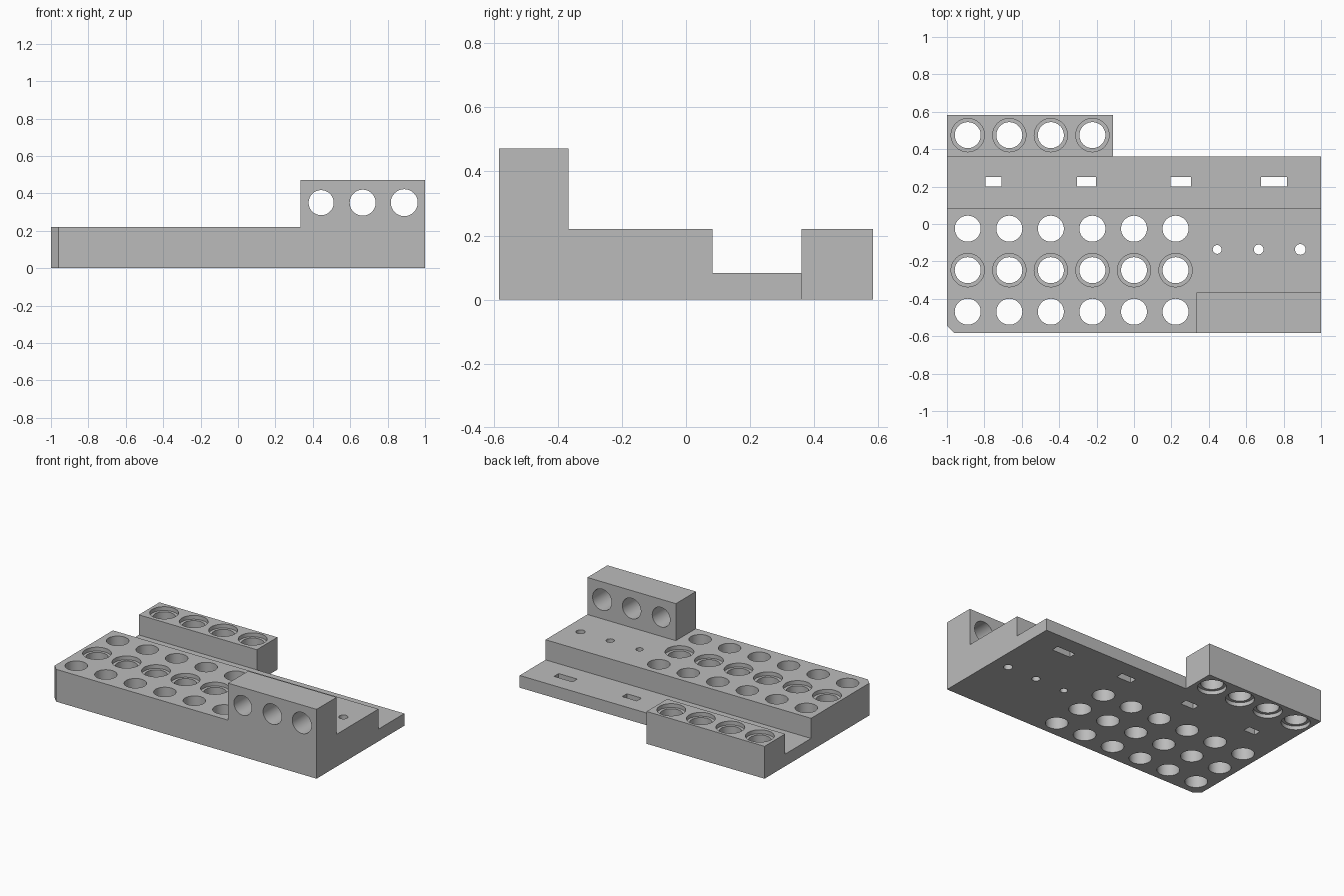
import bpy
import bmesh
import math
from mathutils import Matrix, Vector

if "Cube" in bpy.data.objects:
    bpy.data.objects.remove(bpy.data.objects["Cube"], do_unlink=True)

# Shared dimensions: hole pitch and block depths
PITCH = 2 / 9
FRONT, BACK = -0.583, 0.583
STEP_Y, SHELF_Y = 0.083, 0.361
SHELF_Z, DECK_Z, TOP_Z = 0.083, 0.22, 0.472
HOLE_R, RECESS_R, RECESS_D = 0.0695, 0.089, 0.026

grey = bpy.data.materials.new("plain grey")
grey.use_nodes = True
colour = (0.5, 0.5, 0.5, 1)
grey.diffuse_color = colour
grey.node_tree.nodes["Principled BSDF"].inputs["Base Color"].default_value = colour


def make_object(name, bm):
    bmesh.ops.recalc_face_normals(bm, faces=bm.faces)
    mesh = bpy.data.meshes.new(name)
    bm.to_mesh(mesh)
    bm.free()
    mesh.materials.append(grey)
    obj = bpy.data.objects.new(name, mesh)
    bpy.context.collection.objects.link(obj)
    return obj


def add_box(bm, low, high):
    low, high = Vector(low), Vector(high)
    place = Matrix.Translation((low + high) / 2) @ Matrix.Diagonal((*(high - low), 1))
    bmesh.ops.create_cube(bm, size=1, matrix=place)


def add_cylinder(bm, centre, radius, depth, along_y=False):
    place = Matrix.Translation(centre)
    if along_y:
        place = place @ Matrix.Rotation(math.pi / 2, 4, "X")
    bmesh.ops.create_cone(bm, cap_ends=True, segments=48, radius1=radius,
                          radius2=radius, depth=depth, matrix=place)


def combine(target, tool, operation):
    mod = target.modifiers.new(operation, "BOOLEAN")
    mod.operation = operation
    mod.solver = "EXACT"
    mod.object = tool
    bpy.context.view_layer.objects.active = target
    bpy.ops.object.modifier_apply(modifier=mod.name)
    bpy.data.objects.remove(tool, do_unlink=True)


# Stepped base: side profile swept along x, with one front corner chamfered
bm = bmesh.new()
profile = [(FRONT, 0), (SHELF_Y, 0), (SHELF_Y, SHELF_Z),
           (STEP_Y, SHELF_Z), (STEP_Y, DECK_Z), (FRONT, DECK_Z)]
face = bm.faces.new([bm.verts.new((-1, y, z)) for y, z in profile])
swept = bmesh.ops.extrude_face_region(bm, geom=[face])["geom"]
bmesh.ops.translate(bm, vec=(2, 0, 0),
                    verts=[v for v in swept if isinstance(v, bmesh.types.BMVert)])
bmesh.ops.recalc_face_normals(bm, faces=bm.faces)
corner = [e for e in bm.edges
          if all(v.co.x < -0.99 and v.co.y < FRONT + 0.01 for v in e.verts)]
bmesh.ops.bevel(bm, geom=corner, offset=0.039, segments=1, affect="EDGES")
body = make_object("stepped_base_plate", bm)

# Raised front beam and rear beam
for name, low, high in (
        ("front_beam", (1 / 3, FRONT, DECK_Z), (1, -0.367, TOP_Z)),
        ("rear_beam", (-1, SHELF_Y, 0), (-1 / 9, BACK, DECK_Z))):
    bm = bmesh.new()
    add_box(bm, low, high)
    combine(body, make_object(name, bm), "UNION")

# Through holes in the deck, beams and shelf
holes = bmesh.new()
recesses = bmesh.new()
for column in range(6):
    x = -1 + PITCH * (column + 0.5)
    for y in (-0.469, -0.247, -0.025):
        add_cylinder(holes, (x, y, 0.1), HOLE_R, 0.5)
    add_cylinder(recesses, (x, -0.247, DECK_Z), RECESS_R, RECESS_D * 2)
for column in range(4):
    x = -1 + PITCH * (column + 0.5)
    add_cylinder(holes, (x, 0.475, 0.1), HOLE_R, 0.5)
    for z in (0, DECK_Z):
        add_cylinder(recesses, (x, 0.475, z), RECESS_R, RECESS_D * 2)

# Graded test holes: pegs through the beam and pins through the deck
for i in range(3):
    x = 1 / 3 + PITCH * (i + 0.5)
    add_cylinder(holes, (x, -0.475, 0.35), 0.067 + 0.0025 * i, 0.4, along_y=True)
    add_cylinder(holes, (x, -0.136, 0.1), 0.0235 + 0.0025 * i, 0.5)

# Slots of growing length along the shelf
for x, length in ((-0.751, 0.085), (-0.254, 0.1), (0.25, 0.11), (0.749, 0.139)):
    add_box(holes, (x - length / 2, 0.2, -0.1), (x + length / 2, 0.25, 0.2))

combine(body, make_object("hole_cutters", holes), "DIFFERENCE")
combine(body, make_object("recess_cutters", recesses), "DIFFERENCE")

# Merge coplanar faces, then shade the bores smooth
bm = bmesh.new()
bm.from_mesh(body.data)
bmesh.ops.dissolve_limit(bm, angle_limit=0.01, verts=bm.verts, edges=bm.edges)
bm.to_mesh(body.data)
bm.free()
bpy.ops.object.select_all(action="DESELECT")
body.select_set(True)
bpy.context.view_layer.objects.active = body
bpy.ops.object.shade_smooth_by_angle(angle=math.radians(30))
